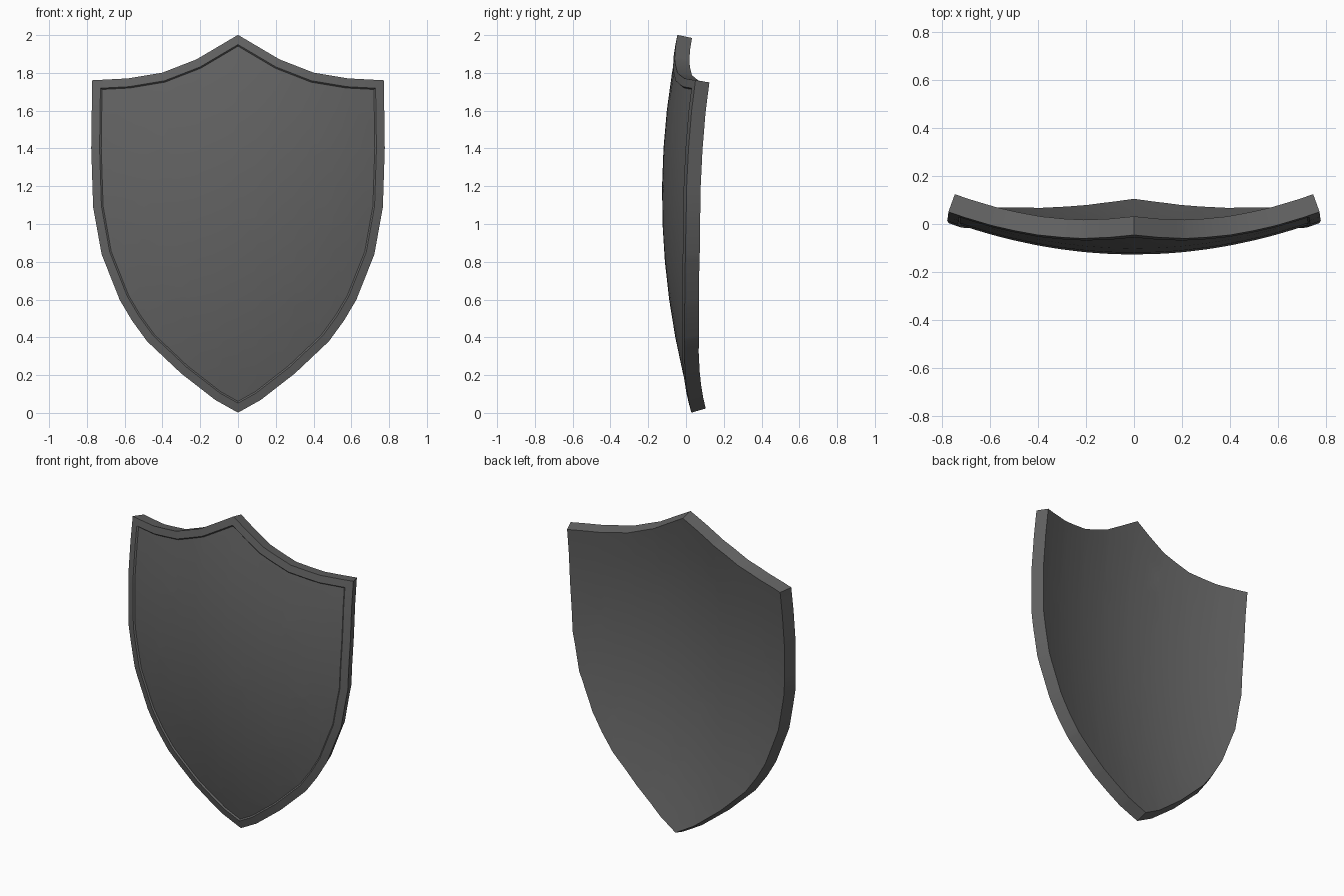
import bpy, bmesh, math
from mathutils import Vector

if "Cube" in bpy.data.objects:
    bpy.data.objects.remove(bpy.data.objects["Cube"])

# right half of the outline (x, z), from the top peak down to the bottom point
HALF = [(0, 2.0), (0.22, 1.87), (0.40, 1.80), (0.58, 1.77), (0.77, 1.76),
        (0.775, 1.40), (0.765, 1.09), (0.72, 0.84), (0.625, 0.60), (0.56, 0.49),
        (0.48, 0.38), (0.30, 0.21), (0.12, 0.07), (0, 0.003)]
OUTLINE = [Vector(p) for p in HALF] + [Vector((-x, z)) for x, z in HALF[-2:0:-1]]


def inset(pts, d):
    """Mitred inward offset of a clockwise polygon."""
    out = []
    for i, p in enumerate(pts):
        a = (p - pts[i - 1]).normalized()
        b = (pts[(i + 1) % len(pts)] - p).normalized()
        na, nb = Vector((a.y, -a.x)), Vector((b.y, -b.x))
        m = (na + nb).normalized()
        out.append(p + m * d / m.dot(na))
    return out


def bend(x, z):
    """Front surface of the doubly curved shield and its backward normal."""
    y = -0.13 + 0.125 * (z - 1.15) ** 2 + 0.235 * x * x
    n = Vector((-0.47 * x, 1, -0.25 * (z - 1.15))).normalized()
    return Vector((x, y, z)), n


metal = bpy.data.materials.new("dark_grey_metal")
metal.diffuse_color = (0.125, 0.125, 0.125, 1)
metal.use_nodes = True
metal.node_tree.nodes["Principled BSDF"].inputs["Base Color"].default_value = metal.diffuse_color

bm = bmesh.new()


def ring(pts, depth):
    return [bm.verts.new((p.x, depth, p.y)) for p in pts]


# flat shield: y temporarily stores the depth below the curved surface
back = ring(OUTLINE, 0.073)
outer = ring(OUTLINE, -0.006)
rim_in = ring(inset(OUTLINE, 0.044), -0.006)
panel = ring(inset(OUTLINE, 0.050), 0.003)
n = len(OUTLINE)
for a, b in ((back, outer), (outer, rim_in), (rim_in, panel)):
    for i in range(n):
        j = (i + 1) % n
        bm.faces.new((a[i], a[j], b[j], b[i]))
caps = [bm.faces.new(panel), bm.faces.new(list(reversed(back)))]
bmesh.ops.triangulate(bm, faces=caps)

# slice so that the faces can follow the curve
cuts = [((i * 0.1, 0, 0), (1, 0, 0)) for i in range(-7, 8)]
cuts += [((0, 0, k * 0.2), (0, 0, 1)) for k in range(1, 10)]
for co, no in cuts:
    bmesh.ops.bisect_plane(bm, geom=bm.verts[:] + bm.edges[:] + bm.faces[:],
                           dist=1e-5, plane_co=co, plane_no=no)

# bend onto the curved surface
for v in bm.verts:
    p, nrm = bend(v.co.x, v.co.z)
    v.co = p + nrm * v.co.y
bmesh.ops.triangulate(bm, faces=[f for f in bm.faces if len(f.verts) > 4])
bmesh.ops.recalc_face_normals(bm, faces=bm.faces[:])

mesh = bpy.data.meshes.new("shield_body")
bm.to_mesh(mesh)
bm.free()
mesh.materials.append(metal)
shield = bpy.data.objects.new("shield_body", mesh)
bpy.context.collection.objects.link(shield)
bpy.context.view_layer.objects.active = shield
shield.select_set(True)
bpy.ops.object.shade_smooth_by_angle(angle=math.radians(30))
